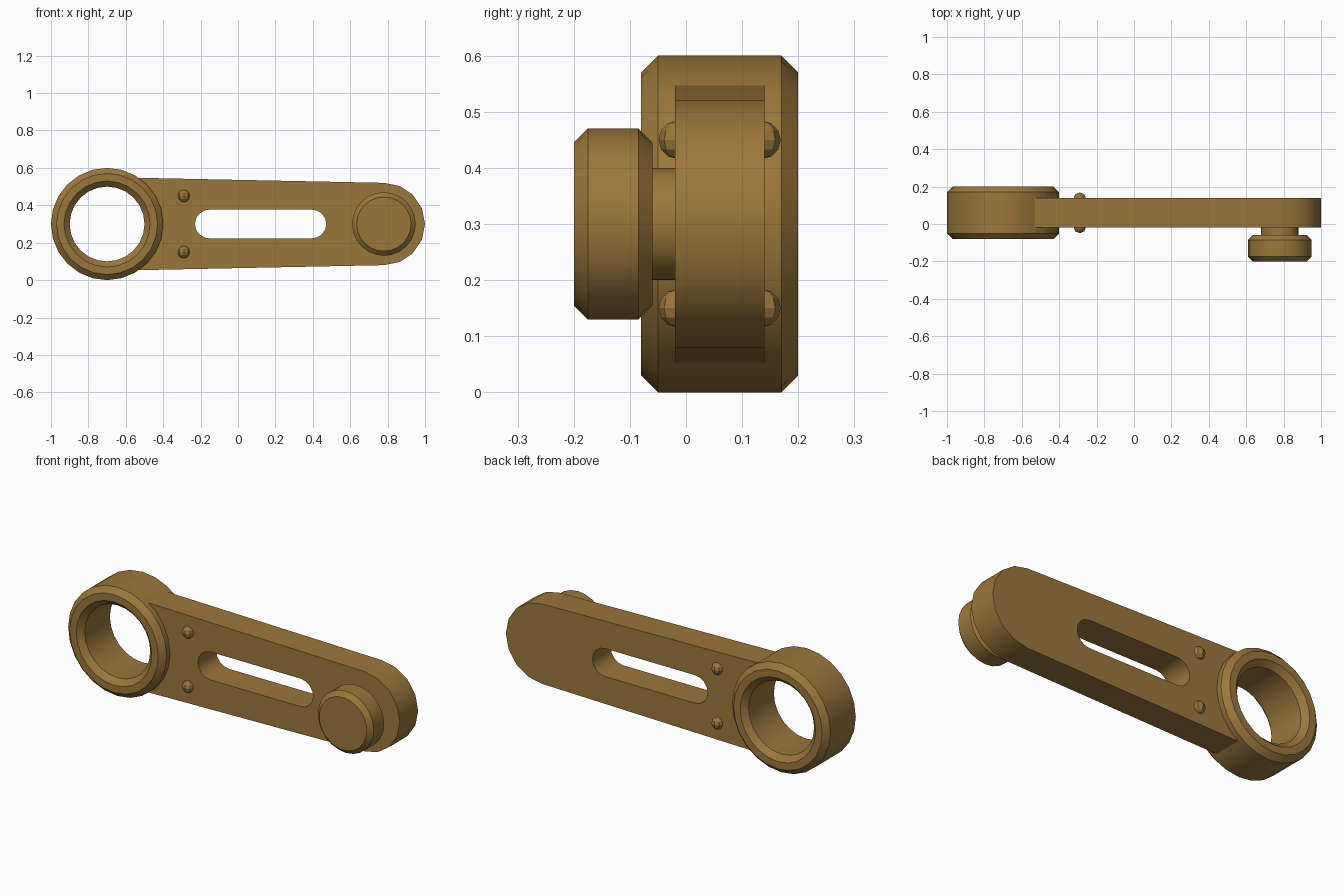
import bpy, bmesh
from math import pi, sin, cos, radians
from mathutils import Vector, Matrix

cube = bpy.data.objects.get("Cube")
if cube:
    bpy.data.objects.remove(cube, do_unlink=True)

# Single bronze material
COLOUR = (0.33, 0.185, 0.045, 1)
bronze = bpy.data.materials.new("bronze")
bronze.use_nodes = True
bronze.diffuse_color = COLOUR
bronze.node_tree.nodes["Principled BSDF"].inputs["Base Color"].default_value = COLOUR

MID = 0.3            # height of the arm's centre line
RING_X, KNOB_X = -0.7, 0.78
FRONT, BACK = -0.02, 0.14   # arm faces


def finish(name, bm, smooth=True):
    bmesh.ops.recalc_face_normals(bm, faces=bm.faces)
    mesh = bpy.data.meshes.new(name)
    bm.to_mesh(mesh)
    bm.free()
    mesh.materials.append(bronze)
    obj = bpy.data.objects.new(name, mesh)
    bpy.context.collection.objects.link(obj)
    if smooth:
        bpy.ops.object.select_all(action='DESELECT')
        obj.select_set(True)
        bpy.context.view_layer.objects.active = obj
        bpy.ops.object.shade_smooth_by_angle(angle=radians(30))
    return obj


def lathe(name, x, profile, closed=False, steps=24):
    """Turn a (radius, y) profile around a front-to-back axis."""
    bm = bmesh.new()
    verts = [bm.verts.new((x + r, y, MID)) for r, y in profile]
    for a, b in zip(verts, verts[1:]):
        bm.edges.new((a, b))
    if closed:
        bm.edges.new((verts[-1], verts[0]))
    bmesh.ops.spin(bm, geom=bm.verts[:] + bm.edges[:], cent=(x, 0, MID),
                   axis=(0, 1, 0), angle=2 * pi, steps=steps)
    bmesh.ops.remove_doubles(bm, verts=bm.verts, dist=0.0005)
    return finish(name, bm)


def arc(x, r, start, end, steps):
    angles = [radians(start + (end - start) * i / steps) for i in range(steps + 1)]
    return [(x + r * cos(a), MID + r * sin(a)) for a in angles]


# Bearing ring with chamfered outer and bore edges
lathe("bearing_ring", RING_X,
      [(0.3, -0.05), (0.27, -0.08), (0.23, -0.08), (0.2, -0.05),
       (0.2, 0.17), (0.23, 0.2), (0.27, 0.2), (0.3, 0.17)], closed=True)

# Tapered arm with a round tip, a long slot and an end hidden inside the ring
outline = ([(-0.54, MID - 0.247)] + arc(KNOB_X, 0.22, -90, 90, 8)
           + [(-0.54, MID + 0.247)] + arc(RING_X, 0.25, 55, -55, 8))
slot = arc(0.395, 0.077, -90, 90, 8) + arc(-0.153, 0.077, 90, 270, 8)
bm = bmesh.new()
for loop in (outline, slot):
    vs = [bm.verts.new((x, FRONT, z)) for x, z in loop]
    for i, v in enumerate(vs):
        bm.edges.new((vs[i - 1], v))
bmesh.ops.triangle_fill(bm, edges=bm.edges[:], use_beauty=True, normal=(0, -1, 0))
back = bmesh.ops.extrude_face_region(bm, geom=bm.faces[:], use_keep_orig=True)["geom"]
bmesh.ops.translate(bm, vec=(0, BACK - FRONT, 0),
                    verts=[g for g in back if isinstance(g, bmesh.types.BMVert)])
finish("arm", bm)

# Neck and chamfered knob on the tip
lathe("knob_neck", KNOB_X, [(0, 0), (0.1, 0), (0.1, -0.08), (0, -0.08)])
lathe("knob", KNOB_X,
      [(0, -0.06), (0.145, -0.06), (0.17, -0.085),
       (0.17, -0.175), (0.145, -0.2), (0, -0.2)])

# Faceted rivets on both faces
for side, y in (("front", FRONT + 0.005), ("back", BACK - 0.005)):
    for level, dz in (("upper", 0.15), ("lower", -0.15)):
        bm = bmesh.new()
        bmesh.ops.create_uvsphere(bm, u_segments=8, v_segments=6, radius=0.034,
                                  matrix=Matrix.Translation(Vector((-0.29, y, MID + dz))))
        finish(f"{level}_{side}_rivet", bm, smooth=False)
